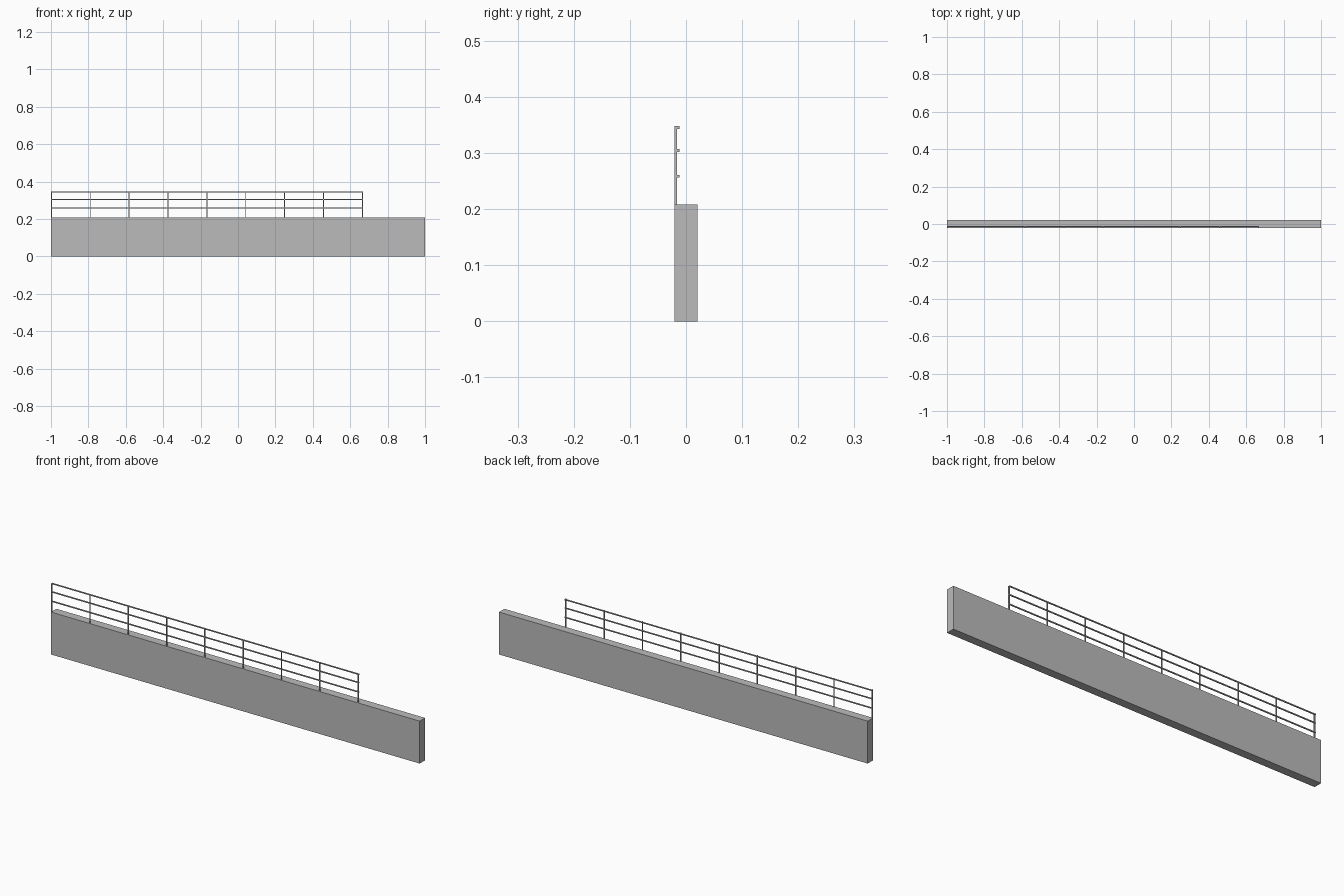
import bpy

if "Cube" in bpy.data.objects:
    bpy.data.objects.remove(bpy.data.objects["Cube"])

grey = bpy.data.materials.new("concrete grey")
grey.diffuse_color = (0.5, 0.5, 0.5, 1)
grey.use_nodes = True
grey.node_tree.nodes["Principled BSDF"].inputs["Base Color"].default_value = grey.diffuse_color


def box(name, x, y, z):
    """Axis-aligned box from (min, max) ranges."""
    lo, hi = zip(x, y, z)
    bpy.ops.mesh.primitive_cube_add(
        size=1, location=[(a + b) / 2 for a, b in zip(lo, hi)])
    ob = bpy.context.object
    ob.name = name
    ob.scale = [b - a for a, b in zip(lo, hi)]
    bpy.ops.object.transform_apply(location=False, rotation=False, scale=True)
    ob.data.materials.append(grey)
    return ob


WALL_TOP, RAIL_TOP, RAIL_END = 0.208, 0.348, 0.667
FRONT, POST = -0.0208, 0.0046

# Solid parapet wall
box("wall", (-1, 1), (FRONT, -FRONT), (0, WALL_TOP))

# Evenly spaced posts along the front edge
count = 9
step = (RAIL_END + 1 - POST) / (count - 1)
for i in range(count):
    x = -1 + i * step
    box(f"post_{i + 1}", (x, x + POST), (FRONT, FRONT + POST), (WALL_TOP, RAIL_TOP))

# Three horizontal rails fixed behind the posts
for name, z in (("lower", 0.2585), ("middle", 0.3045), ("top", 0.3455)):
    box(f"{name}_rail", (-1, RAIL_END), (FRONT + POST, FRONT + POST + 0.005),
        (z - 0.0025, z + 0.0025))
